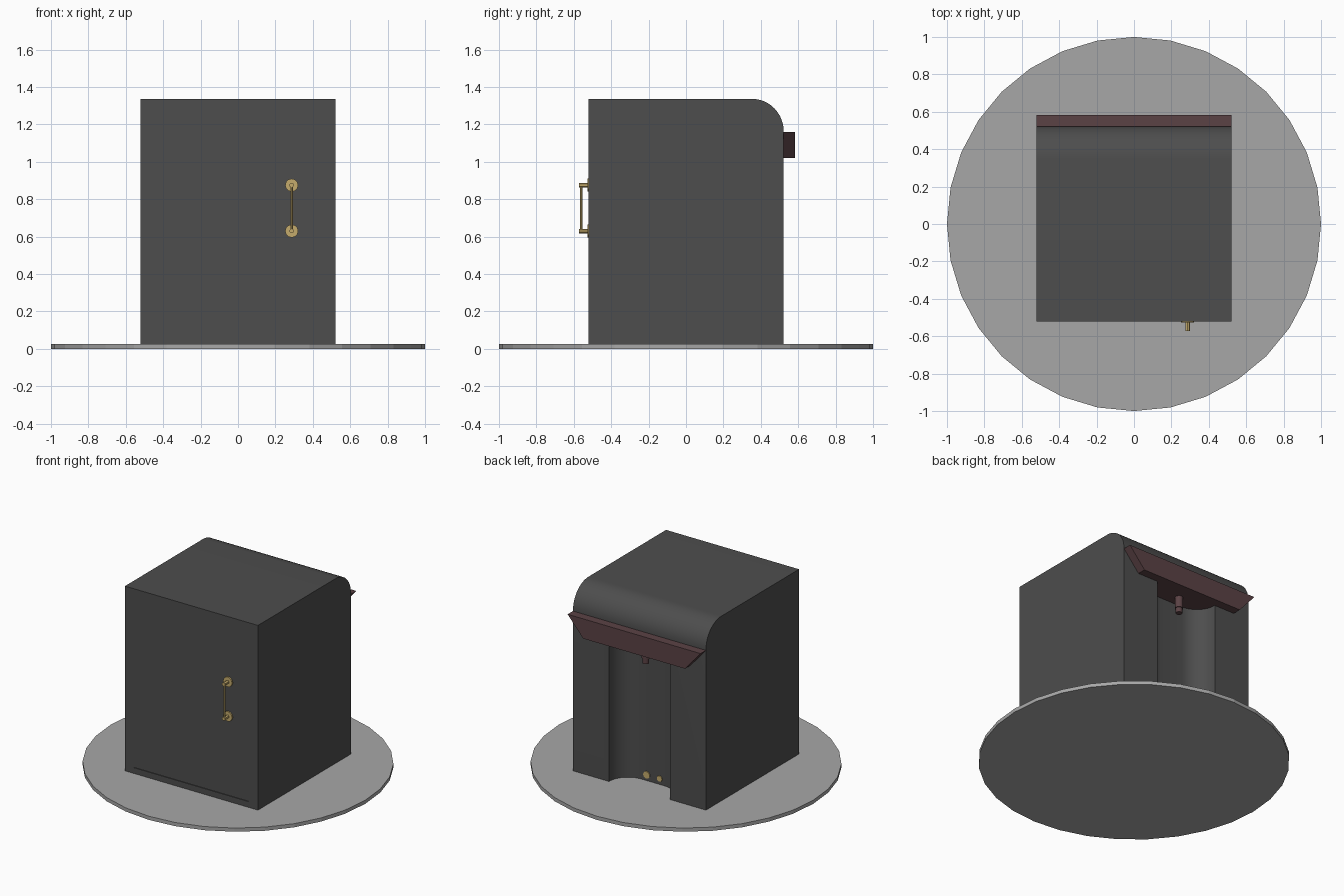
import bpy, bmesh, math
from mathutils import Vector, Matrix

if "Cube" in bpy.data.objects:
    bpy.data.objects.remove(bpy.data.objects["Cube"])


def material(name, rgb):
    m = bpy.data.materials.new(name)
    m.diffuse_color = (*rgb, 1)
    m.use_nodes = True
    m.node_tree.nodes["Principled BSDF"].inputs["Base Color"].default_value = m.diffuse_color
    return m


CHARCOAL = material("charcoal", (0.075, 0.075, 0.075))
STONE = material("stone grey", (0.39, 0.39, 0.39))
MAROON = material("dark maroon", (0.105, 0.055, 0.06))
BRASS = material("brass", (0.56, 0.41, 0.15))


def prism(name, points, direction, mat, smooth=False):
    """Extrude a closed outline of 3D points along a direction."""
    bm = bmesh.new()
    face = bm.faces.new([bm.verts.new(p) for p in points])
    ext = bmesh.ops.extrude_face_region(bm, geom=[face])
    moved = [v for v in ext["geom"] if isinstance(v, bmesh.types.BMVert)]
    bmesh.ops.translate(bm, verts=moved, vec=Vector(direction))
    bmesh.ops.recalc_face_normals(bm, faces=bm.faces)
    mesh = bpy.data.meshes.new(name)
    bm.to_mesh(mesh)
    bm.free()
    ob = bpy.data.objects.new(name, mesh)
    bpy.context.collection.objects.link(ob)
    mesh.materials.append(mat)
    if smooth:
        smooth_by_angle(ob)
    return ob


def smooth_by_angle(ob):
    bpy.ops.object.select_all(action='DESELECT')
    ob.select_set(True)
    bpy.context.view_layer.objects.active = ob
    bpy.ops.object.shade_smooth_by_angle(angle=math.radians(30))


def rod(name, start, end, radius, sides, mat, smooth=True):
    """Cylinder between two points."""
    a, b = Vector(start), Vector(end)
    turn = (b - a).to_track_quat('Z', 'Y')
    ring = [a + turn @ Vector((radius * math.cos(2 * math.pi * i / sides),
                               radius * math.sin(2 * math.pi * i / sides), 0))
            for i in range(sides)]
    return prism(name, ring, b - a, mat, smooth)


def arc(cx, cy, r, a0, a1, n=12):
    return [(cx + r * math.cos(math.radians(a0 + (a1 - a0) * i / n)),
             cy + r * math.sin(math.radians(a0 + (a1 - a0) * i / n)))
            for i in range(n + 1)]


def cut(ob, cutter):
    mod = ob.modifiers.new("cut", 'BOOLEAN')
    mod.object = cutter
    mod.operation = 'DIFFERENCE'
    mod.solver = 'EXACT'
    bpy.context.view_layer.objects.active = ob
    bpy.ops.object.modifier_apply(modifier=mod.name)
    bpy.data.objects.remove(cutter, do_unlink=True)


# round base plate
rod("base_plate", (0, 0, 0), (0, 0, 0.026), 1.0, 32, STONE, False)

# cabinet body with rounded upper back edge
side = [(-0.522, 0.02), (0.522, 0.02)] + arc(0.35, 1.165, 0.172, 0, 90) + [(-0.522, 1.337)]
body = prism("cabinet_body", [(-0.522, y, z) for y, z in side], (1.044, 0, 0), CHARCOAL)

# niche outline: straight back wall with large rounded corners
R = 0.15
half = arc(-0.24 + R, 0.522, R, 180, 270) + arc(0.24 - R, 0.522, R, 270, 360)


def niche(y_out):
    return half + [(0.24, y_out), (-0.24, y_out)]


cut(body, prism("niche_cutter", [(x, y, -0.1) for x, y in niche(0.7)], (0, 0, 1.14), CHARCOAL))

# slightly recessed door panel on the front
door = [(-0.453, 0.067), (0.45, 0.067), (0.45, 1.267), (-0.453, 1.267)]
cut(body, prism("door_cutter", [(x, -0.6, z) for x, z in door], (0, 0.083, 0), CHARCOAL))
smooth_by_angle(body)

# niche ceiling and hood with slanted ends
prism("niche_ceiling", [(x, y, 1.02) for x, y in niche(0.53)], (0, 0, 0.02), MAROON)
hood = [(-0.522, 1.16), (-0.40, 1.02), (0.40, 1.02), (0.522, 1.16)]
prism("hood", [(x, 0.52, z) for x, z in hood], (0, 0.062, 0), MAROON)

# spout hanging from the ceiling
rod("spout", (0, 0.45, 1.03), (0, 0.45, 0.94), 0.027, 16, MAROON)
rod("spout_tip", (0, 0.45, 0.95), (0, 0.45, 0.905), 0.022, 16, MAROON)

# brass studs low on the niche wall
for name, x, r in (("large_stud", 0.047, 0.025), ("small_stud", -0.055, 0.02)):
    rod(name, (x, 0.365, 0.068), (x, 0.378, 0.068), r, 16, BRASS)

# door handle: two rosettes with posts and a thin bar
for name, z in (("lower", 0.63), ("upper", 0.875)):
    rod(name + "_rosette", (0.287, -0.51, z), (0.287, -0.527, z), 0.035, 12, BRASS)
    rod(name + "_post", (0.287, -0.51, z), (0.287, -0.572, z), 0.012, 12, BRASS)
rod("handle_bar", (0.287, -0.561, 0.63), (0.287, -0.561, 0.875), 0.007, 10, BRASS)
